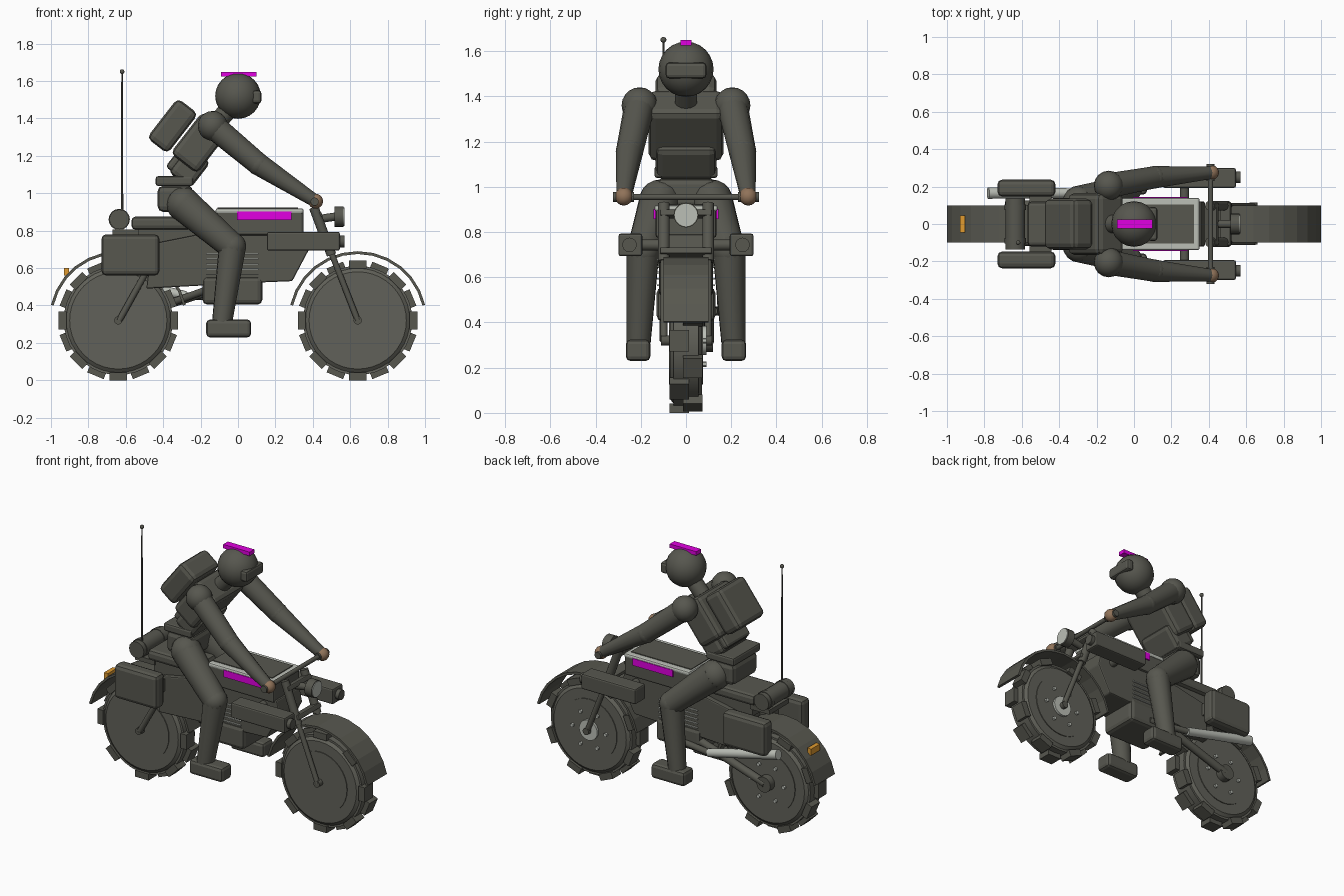
import bpy, bmesh, math
from mathutils import Vector, Matrix

cube = bpy.data.objects.get("Cube")
if cube:
    bpy.data.objects.remove(cube, do_unlink=True)


def material(name, r, g, b):
    m = bpy.data.materials.new(name)
    m.use_nodes = True
    m.diffuse_color = (r, g, b, 1)
    node = next(n for n in m.node_tree.nodes if n.type == 'BSDF_PRINCIPLED')
    node.inputs["Base Color"].default_value = (r, g, b, 1)
    node.inputs["Roughness"].default_value = 0.8
    return m


DARK = material("dark olive grey", 0.095, 0.095, 0.078)
WHEEL = material("warm grey", 0.12, 0.12, 0.1)
LIGHT = material("light grey", 0.5, 0.52, 0.47)
MAGENTA = material("magenta", 0.75, 0.0, 0.75)
BROWN = material("brown", 0.28, 0.17, 0.1)
AMBER = material("amber", 0.75, 0.33, 0.03)


def finish(name, bm, mat, bevel=0.0, smooth=False):
    bmesh.ops.recalc_face_normals(bm, faces=bm.faces)
    mesh = bpy.data.meshes.new(name)
    bm.to_mesh(mesh)
    bm.free()
    mesh.materials.append(mat)
    ob = bpy.data.objects.new(name, mesh)
    bpy.context.collection.objects.link(ob)
    if bevel:
        mod = ob.modifiers.new("bevel", 'BEVEL')
        mod.width, mod.segments = bevel, 2
    if smooth:
        bpy.ops.object.select_all(action='DESELECT')
        ob.select_set(True)
        bpy.context.view_layer.objects.active = ob
        bpy.ops.object.shade_smooth_by_angle(angle=math.radians(35))
    return ob


def box(name, mat, center, size, bevel=0.0, tilt=0.0):
    bm = bmesh.new()
    bmesh.ops.create_cube(bm, size=1, matrix=Matrix.Diagonal((*size, 1)))
    ob = finish(name, bm, mat, bevel)
    ob.location = center
    ob.rotation_euler.y = tilt
    return ob


def rod(name, mat, a, b, r1, r2=None, sides=14):
    a, b = Vector(a), Vector(b)
    bm = bmesh.new()
    bmesh.ops.create_cone(bm, cap_ends=True, segments=sides, radius1=r1,
                          radius2=r1 if r2 is None else r2, depth=(b - a).length)
    ob = finish(name, bm, mat, smooth=True)
    ob.location = (a + b) / 2
    ob.rotation_mode = 'QUATERNION'
    ob.rotation_quaternion = (b - a).to_track_quat('Z', 'Y')
    return ob


def ball(name, mat, center, r, sides=16):
    bm = bmesh.new()
    bmesh.ops.create_uvsphere(bm, u_segments=sides, v_segments=sides // 2 + 2, radius=r)
    ob = finish(name, bm, mat, smooth=True)
    ob.location = center
    return ob


def prism(name, mat, points, half, bevel=0.0):
    # side profile in x and z, extruded across the width
    bm = bmesh.new()
    face = bm.faces.new([bm.verts.new((x, -half, z)) for x, z in points])
    out = bmesh.ops.extrude_face_region(bm, geom=[face])
    verts = [v for v in out["geom"] if isinstance(v, bmesh.types.BMVert)]
    bmesh.ops.translate(bm, verts=verts, vec=(0, 2 * half, 0))
    return finish(name, bm, mat, bevel)


# wheels with staggered tread blocks, rims, hubs and fenders
AXLE = 0.32
for x, label in ((-0.64, "rear"), (0.64, "front")):
    rod(label + "_tyre", WHEEL, (x, -0.055, AXLE), (x, 0.055, AXLE), 0.292, sides=40)
    for s in (-1, 1):
        rod(label + "_tyre_wall", WHEEL, (x, s * 0.05, AXLE), (x, s * 0.07, AXLE), 0.285, 0.26, 40)
        rod(label + "_rim", WHEEL, (x, s * 0.06, AXLE), (x, s * 0.075, AXLE), 0.195, sides=32)
    bm = bmesh.new()
    for i in range(16):
        turn = Matrix.Rotation(math.tau * i / 16, 4, 'Y')
        place = Matrix.Translation((0, 0.03 if i % 2 else -0.03, -0.299))
        bmesh.ops.create_cube(bm, size=1, matrix=turn @ place @ Matrix.Diagonal((0.095, 0.085, 0.042, 1)))
    treads = finish(label + "_treads", bm, DARK)
    treads.location = (x, 0, AXLE)
    arc = [math.radians(13 + 154 * i / 12) for i in range(13)]
    outer = [(x + 0.37 * math.cos(t), AXLE + 0.37 * math.sin(t)) for t in arc]
    inner = [(x + 0.355 * math.cos(t), AXLE + 0.355 * math.sin(t)) for t in reversed(arc)]
    prism(label + "_fender", DARK, outer + inner, 0.1)
    rod(label + "_axle", DARK, (x, -0.11, AXLE), (x, 0.115, AXLE), 0.022)
    for i in range(6):
        t = math.tau * i / 6
        bx, bz = x + 0.12 * math.cos(t), AXLE + 0.12 * math.sin(t)
        rod(label + "_wheel_bolt", LIGHT, (bx, 0.07, bz), (bx, 0.09, bz), 0.012, sides=6)
rod("front_hub_disc", LIGHT, (0.64, 0.07, AXLE), (0.64, 0.09, AXLE), 0.065, sides=20)
rod("rear_hub_cap", DARK, (-0.64, 0.07, AXLE), (-0.64, 0.12, AXLE), 0.05, sides=16)
box("tail_light", AMBER, (-0.917, 0, 0.58), (0.028, 0.09, 0.042))

# chassis, engine, tank and seat
prism("body", DARK, [(-0.49, 0.49), (0.05, 0.52), (0.29, 0.53), (0.38, 0.7), (0.36, 0.79),
                     (-0.16, 0.79), (-0.46, 0.73)], 0.12, 0.008)
box("engine", DARK, (-0.03, 0, 0.48), (0.32, 0.26, 0.15), 0.025)
box("tank", DARK, (0.115, 0, 0.84), (0.47, 0.27, 0.13), 0.012)
box("tank_top", LIGHT, (0.115, 0, 0.905), (0.47, 0.28, 0.028), 0.01)
box("tank_panel", DARK, (0.105, 0, 0.92), (0.43, 0.21, 0.008))
box("seat", DARK, (-0.385, 0, 0.84), (0.37, 0.24, 0.07), 0.022)
box("seat_support", DARK, (-0.38, 0, 0.77), (0.32, 0.18, 0.09))
rod("swingarm", DARK, (-0.64, 0.1, AXLE), (-0.12, 0.1, 0.49), 0.025)
rod("rear_strut", DARK, (-0.635, -0.1, AXLE), (-0.49, -0.1, 0.58), 0.017)
rod("swingarm_brace", DARK, (-0.34, 0.06, 0.42), (-0.12, -0.07, 0.5), 0.02)
rod("exhaust", LIGHT, (-0.28, 0.165, 0.45), (-0.78, 0.165, 0.57), 0.026, 0.031)
rod("exhaust_pipe", DARK, (-0.28, 0.165, 0.45), (-0.02, 0.12, 0.45), 0.02)

# bed roll and antenna
rod("bed_roll", DARK, (-0.635, -0.135, 0.86), (-0.635, 0.135, 0.86), 0.053, sides=16)
for y in (-0.09, 0.09):
    rod("roll_strap", DARK, (-0.635, y - 0.015, 0.86), (-0.635, y + 0.015, 0.86), 0.057, sides=16)
box("roll_rack", DARK, (-0.6, 0, 0.79), (0.14, 0.2, 0.03))
rod("antenna", DARK, (-0.62, -0.1, 0.86), (-0.62, -0.1, 1.65), 0.007, 0.004, 8)
ball("antenna_tip", DARK, (-0.62, -0.1, 1.65), 0.013, 10)

# headlight and handlebar
rod("headlight", DARK, (0.515, 0, 0.875), (0.565, 0, 0.875), 0.055, sides=20)
rod("headlight_lens", LIGHT, (0.565, 0, 0.875), (0.57, 0, 0.875), 0.05, sides=20)
rod("headlight_bracket", DARK, (0.42, 0, 0.86), (0.52, 0, 0.875), 0.022)
rod("handlebar", DARK, (0.41, -0.31, 0.955), (0.41, 0.31, 0.955), 0.014)
box("fork_clamp", DARK, (0.425, 0, 0.88), (0.05, 0.23, 0.03), 0.006, -0.35)
box("lower_clamp", DARK, (0.49, 0, 0.71), (0.06, 0.23, 0.03), 0.006, -0.35)

# rider torso, pack and head
LEAN = 0.66
box("pelvis", DARK, (-0.335, 0, 0.97), (0.19, 0.26, 0.14), 0.03)
box("belt", DARK, (-0.34, 0, 1.065), (0.2, 0.28, 0.052), 0.012)
box("abdomen", DARK, (-0.26, 0, 1.14), (0.15, 0.27, 0.18), 0.03, LEAN)
box("chest", DARK, (-0.205, 0, 1.27), (0.18, 0.33, 0.28), 0.03, LEAN)
box("backpack", DARK, (-0.35, 0, 1.36), (0.14, 0.27, 0.27), 0.03, LEAN)
box("lower_pouch", DARK, (-0.305, 0, 1.135), (0.14, 0.24, 0.09), 0.018, LEAN)
rod("neck", DARK, (-0.13, 0, 1.36), (-0.02, 0, 1.48), 0.05)
ball("head", DARK, (0, 0, 1.52), 0.122, 20)
box("visor", DARK, (0.1, 0, 1.515), (0.05, 0.18, 0.07), 0.015)
box("helmet_crest", MAGENTA, (0.005, 0, 1.637), (0.19, 0.048, 0.025))

# everything that repeats on both sides
for s, side in ((-1, "right_"), (1, "left_")):
    box(side + "pannier", DARK, (-0.575, s * 0.192, 0.67), (0.31, 0.09, 0.22), 0.025)
    box(side + "pannier_mount", DARK, (-0.5, s * 0.125, 0.68), (0.12, 0.07, 0.08))
    box(side + "tank_stripe", MAGENTA, (0.14, s * 0.139, 0.88), (0.29, 0.009, 0.045))
    for i in range(5):
        box(side + "vent", LIGHT, (-0.03, s * 0.122, 0.565 + 0.028 * i), (0.28, 0.014, 0.007))
    box(side + "front_box", DARK, (0.35, s * 0.246, 0.743), (0.39, 0.105, 0.1), 0.01)
    rod(side + "box_nozzle", DARK, (0.54, s * 0.25, 0.743), (0.57, s * 0.25, 0.743), 0.032)
    rod(side + "box_mount", DARK, (0.27, s * 0.1, 0.743), (0.27, s * 0.22, 0.743), 0.025)
    rod(side + "fork", DARK, (0.41, s * 0.098, 0.91), (0.64, s * 0.098, AXLE), 0.016)
    rod(side + "fork_sleeve", DARK, (0.405, s * 0.098, 0.925), (0.5, s * 0.098, 0.67), 0.026)
    rod(side + "grip", DARK, (0.41, s * 0.23, 0.955), (0.41, s * 0.322, 0.955), 0.022)
    # arm
    shoulder, elbow, hand = (-0.135, s * 0.205, 1.36), (0.11, s * 0.25, 1.155), (0.415, s * 0.275, 0.957)
    ball(side + "shoulder", DARK, shoulder, 0.08)
    rod(side + "upper_arm", DARK, shoulder, elbow, 0.068, 0.06)
    ball(side + "elbow", DARK, elbow, 0.061)
    rod(side + "forearm", DARK, elbow, hand, 0.06, 0.034)
    ball(side + "hand", BROWN, hand, 0.04, 12)
    # leg
    hip, knee, ankle = (-0.29, s * 0.115, 0.94), (-0.03, s * 0.19, 0.715), (-0.085, s * 0.21, 0.31)
    ball(side + "hip", DARK, hip, 0.092)
    rod(side + "thigh", DARK, hip, knee, 0.092, 0.073)
    ball(side + "knee", DARK, knee, 0.074)
    rod(side + "shin", DARK, knee, ankle, 0.073, 0.054)
    box(side + "boot", DARK, (-0.05, s * 0.212, 0.277), (0.24, 0.108, 0.095), 0.02)
